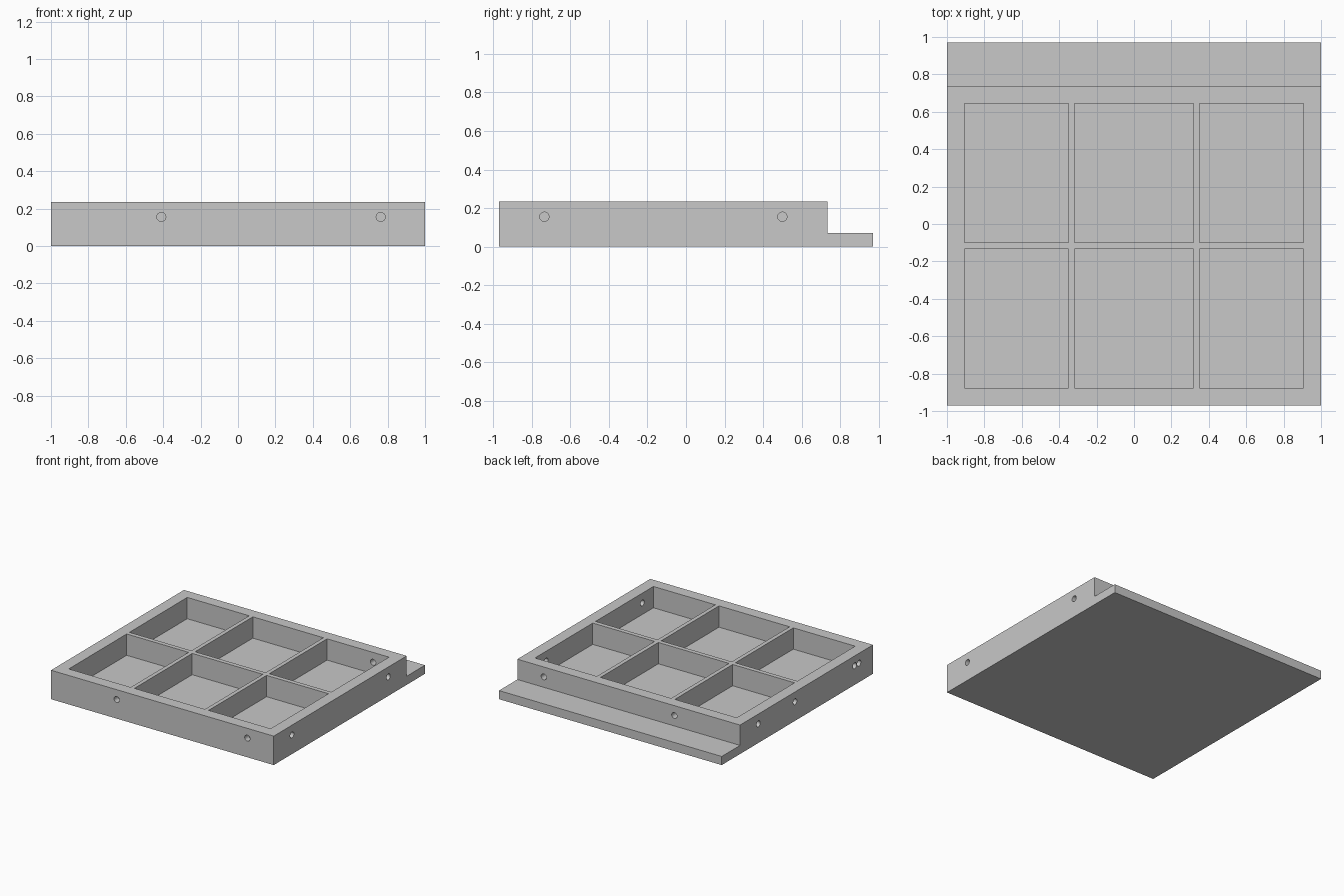
import bpy, bmesh
from math import pi
from mathutils import Matrix, Vector

if "Cube" in bpy.data.objects:
    bpy.data.objects.remove(bpy.data.objects["Cube"], do_unlink=True)

FRONT, BACK, LIP_END = -0.97, 0.735, 0.97
HEIGHT, LIP_HEIGHT, FLOOR = 0.235, 0.07, 0.062
HOLE_Z, HOLE_R = 0.155, 0.024
BLIND, THROUGH = 0.05, 0.125

grey = bpy.data.materials.new("plain grey")
grey.use_nodes = True
colour = (0.58, 0.58, 0.58, 1)
grey.diffuse_color = colour
grey.node_tree.nodes["Principled BSDF"].inputs["Base Color"].default_value = colour


def finish(bm, name):
    bmesh.ops.recalc_face_normals(bm, faces=bm.faces)
    mesh = bpy.data.meshes.new(name)
    bm.to_mesh(mesh)
    bm.free()
    mesh.materials.append(grey)
    obj = bpy.data.objects.new(name, mesh)
    bpy.context.collection.objects.link(obj)
    return obj


def add_box(bm, low, high):
    low, high = Vector(low), Vector(high)
    matrix = Matrix.Translation((low + high) / 2) @ Matrix.Diagonal((*(high - low), 1))
    bmesh.ops.create_cube(bm, size=1, matrix=matrix)


def add_hole(bm, point, outward, depth):
    # Cylinder starting outside the wall and reaching depth inside it
    outward = Vector(outward)
    extra = 0.02
    centre = Vector(point) + outward * (extra - depth) / 2
    turn = outward.to_track_quat("Z", "Y").to_matrix().to_4x4()
    bmesh.ops.create_cone(bm, cap_ends=True, segments=32, radius1=HOLE_R, radius2=HOLE_R,
                          depth=depth + extra, matrix=Matrix.Translation(centre) @ turn)


# Tray body with the low rear lip, as one stepped profile swept across x
bm = bmesh.new()
profile = [(FRONT, 0), (LIP_END, 0), (LIP_END, LIP_HEIGHT),
           (BACK, LIP_HEIGHT), (BACK, HEIGHT), (FRONT, HEIGHT)]
face = bm.faces.new([bm.verts.new((-1, y, z)) for y, z in profile])
swept = bmesh.ops.extrude_face_region(bm, geom=[face])["geom"]
bmesh.ops.translate(bm, vec=(2, 0, 0),
                    verts=[v for v in swept if isinstance(v, bmesh.types.BMVert)])
tray = finish(bm, "compartment_tray")

# Six compartments
bm = bmesh.new()
for x0, x1 in ((-0.906, -0.35), (-0.317, 0.317), (0.35, 0.906)):
    for y0, y1 in ((-0.876, -0.134), (-0.098, 0.643)):
        add_box(bm, (x0, y0, FLOOR), (x1, y1, HEIGHT + 0.1))
pockets = finish(bm, "pocket_cutter")

# Round holes: blind on the front and right, through on the back and left
bm = bmesh.new()
for x in (-0.41, 0.763):
    add_hole(bm, (x, FRONT, HOLE_Z), (0, -1, 0), BLIND)
    add_hole(bm, (x, BACK, HOLE_Z), (0, 1, 0), THROUGH)
for y in (-0.735, 0.5):
    add_hole(bm, (1, y, HOLE_Z), (1, 0, 0), THROUGH)
for y in (-0.79, -0.735, 0.03, 0.5):
    add_hole(bm, (-1, y, HOLE_Z), (-1, 0, 0), BLIND)
holes = finish(bm, "hole_cutter")

# Cut the tray and bake the result
for cutter in (pockets, holes):
    cutter.hide_render = True
    cut = tray.modifiers.new(cutter.name, "BOOLEAN")
    cut.operation = "DIFFERENCE"
    cut.solver = "EXACT"
    cut.object = cutter
bpy.context.view_layer.update()
baked = bpy.data.meshes.new_from_object(
    tray.evaluated_get(bpy.context.evaluated_depsgraph_get()))
tray.modifiers.clear()
tray.data = baked
for cutter in (pockets, holes):
    bpy.data.objects.remove(cutter, do_unlink=True)

# Smooth hole walls, sharp edges elsewhere
bpy.ops.object.select_all(action="DESELECT")
tray.select_set(True)
bpy.context.view_layer.objects.active = tray
bpy.ops.object.shade_smooth_by_angle(angle=pi / 6)
